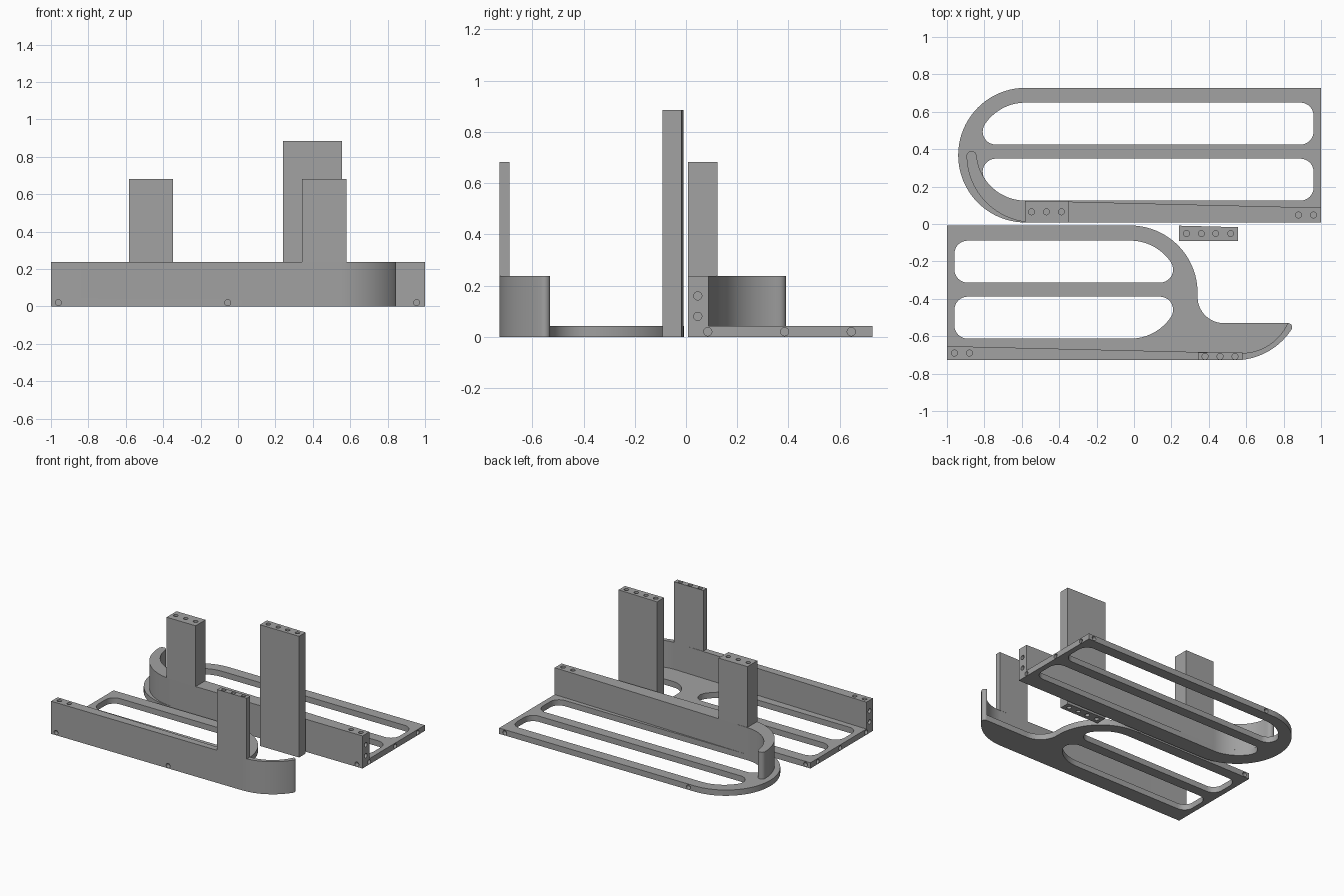
import bpy, bmesh, math
from mathutils import Matrix, Vector

if "Cube" in bpy.data.objects:
    bpy.data.objects.remove(bpy.data.objects["Cube"])

grey = bpy.data.materials.new("plain grey")
grey.diffuse_color = (0.36, 0.36, 0.36, 1)
grey.use_nodes = True
grey.node_tree.nodes["Principled BSDF"].inputs["Base Color"].default_value = grey.diffuse_color


def arc(cx, cy, r, a0, a1, n=16):
    """Points on an arc, angles in degrees."""
    return [(cx + r * math.cos(math.radians(a0 + (a1 - a0) * i / n)),
             cy + r * math.sin(math.radians(a0 + (a1 - a0) * i / n))) for i in range(n + 1)]


def add_prism(bm, pts, z0, z1):
    face = bm.faces.new([bm.verts.new((x, y, z0)) for x, y in pts])
    ext = bmesh.ops.extrude_face_region(bm, geom=[face])
    bmesh.ops.translate(bm, verts=[v for v in ext["geom"] if isinstance(v, bmesh.types.BMVert)],
                        vec=(0, 0, z1 - z0))
    bmesh.ops.remove_doubles(bm, verts=bm.verts, dist=1e-5)


def add_hole(bm, pos, direction, depth, r=0.016):
    """Cylinder drilled inwards from pos along direction."""
    d = Vector(direction)
    rot = d.to_track_quat('Z', 'Y').to_matrix().to_4x4()
    centre = Vector(pos) + d * (depth - 0.02) / 2
    bmesh.ops.create_cone(bm, cap_ends=True, segments=20, radius1=r, radius2=r,
                          depth=depth + 0.02, matrix=Matrix.Translation(centre) @ rot)


def make_object(name, bm):
    bmesh.ops.recalc_face_normals(bm, faces=bm.faces)
    me = bpy.data.meshes.new(name)
    bm.to_mesh(me)
    bm.free()
    ob = bpy.data.objects.new(name, me)
    bpy.context.collection.objects.link(ob)
    return ob


def part(name, pts, z0, z1, slots=(), holes=()):
    """Extruded outline with slots and drilled holes cut out."""
    bm = bmesh.new()
    add_prism(bm, pts, z0, z1)
    ob = make_object(name, bm)
    ob.data.materials.append(grey)
    if slots or holes:
        cb = bmesh.new()
        for s in slots:
            add_prism(cb, s, z0 - 0.05, z1 + 0.05)
        for h in holes:
            add_hole(cb, *h)
        cutter = make_object(name + "_cutter", cb)
        cutter.hide_render = True
        mod = ob.modifiers.new("cut", 'BOOLEAN')
        mod.operation, mod.solver, mod.object = 'DIFFERENCE', 'EXACT', cutter
        bpy.context.view_layer.update()
        cut = bpy.data.meshes.new_from_object(ob.evaluated_get(bpy.context.evaluated_depsgraph_get()))
        ob.modifiers.clear()
        ob.data = cut
        bpy.data.objects.remove(cutter)
        cut.materials.clear()
        cut.materials.append(grey)
    bpy.ops.object.select_all(action='DESELECT')
    bpy.context.view_layer.objects.active = ob
    ob.select_set(True)
    bpy.ops.object.shade_smooth_by_angle(angle=math.radians(30))
    return ob


def slot_pair(xc, ym, d, length, r=0.262, h=0.0375, f=0.07):
    """Two mirrored slots with a shared round end towards d."""
    u = math.sqrt((r - f) ** 2 - (h + f) ** 2)
    a = math.degrees(math.atan2(h + f, u))
    pts = (arc(u, h + f, f, -90, a, 10) + arc(0, 0, r, a, 90)[1:]
           + arc(-length + f, r - f, f, 90, 180, 8) + arc(-length + f, h + f, f, 180, 270, 8))
    return [[(xc + d * x, ym + s * y) for x, y in pts] for s in (1, -1)]


def rect(x0, x1, y0, y1):
    return [(x0, y0), (x1, y0), (x1, y1), (x0, y1)]


def top_holes(xs, y, z, depth=0.06):
    return [((x, y, z), (0, 0, -1), depth) for x in xs]


def side_holes(x, d, ys, z):
    return [((x, y, z), (d, 0, 0), 0.03) for y in ys]


def edge_holes(xs, y, d):
    return [((x, y, 0.02), (0, d, 0), 0.03) for x in xs]


T, W, TOWER = 0.042, 0.238, 0.682   # plate, wall and tower heights

# Rear tray: slotted plate with a round left end
part("rear_plate", [(1, 0.008), (1, 0.728)] + arc(-0.58, 0.368, 0.36, 90, 270, 40), 0, T,
     slot_pair(-0.58, 0.387, -1, 1.54),
     side_holes(1, -1, (0.085, 0.385, 0.645), 0.02)
     + edge_holes((0.955,), 0.008, 1) + edge_holes((-0.53, 0.955), 0.728, -1))

# Rear wall: tapered, with a curved fin around the round end
part("rear_wall", [(1, 0.008), (1, 0.087)] + arc(-0.58, 0.387, 0.262, 270, 185, 24)
     + arc(-0.8685, 0.364, 0.0265, 0, 180, 10)[1:-1]
     + arc(-0.535, 0.368, 0.36, 180, 270, 24), T, W, (),
     top_holes((0.88, 0.96), 0.048, W)
     + side_holes(1, -1, (0.046,), 0.08) + side_holes(1, -1, (0.046,), 0.16))
part("rear_tower", rect(-0.582, -0.348, 0.008, 0.122), W, TOWER, (),
     top_holes((-0.548, -0.468, -0.388), 0.065, TOWER))

# Front tray: slotted plate with an S-curve into a hooked tip
nose = arc(0.54, -0.368, 0.36, -90, -33, 18)
part("front_plate", [(-1, -0.728)] + nose + arc(0.8235, -0.552, 0.022, -33, 90, 8)[1:]
     + arc(0.48, -0.39, 0.14, 270, 180, 14) + arc(-0.02, -0.368, 0.36, 0, 90, 24)
     + [(-1, -0.008)], 0, T,
     slot_pair(-0.02, -0.351, 1, 0.94),
     side_holes(-1, 1, (-0.651, -0.351, -0.091), 0.02)
     + edge_holes((-0.96, -0.055), -0.728, 1) + edge_holes((-0.96, -0.055), -0.008, -1))

# Front wall: tapered, curving inwards at the tip
part("front_wall", [(-1, -0.728)] + nose + arc(0.8235, -0.552, 0.022, -33, 90, 8)[1:]
     + arc(0.575, -0.42, 0.27, -25, -90, 18) + [(-1, -0.653)], T, W, (),
     top_holes((-0.96, -0.88), -0.69, W)
     + side_holes(-1, 1, (-0.69,), 0.08) + side_holes(-1, 1, (-0.69,), 0.16))
part("front_tower", rect(0.342, 0.58, -0.728, -0.688), W, TOWER, (),
     top_holes((0.38, 0.46, 0.54), -0.708, TOWER))

# Free-standing post, drilled at both ends
post_x = (0.28, 0.36, 0.437, 0.517)
part("post", [(0.24, -0.091), (0.557, -0.091), (0.557, -0.017), (0.24, -0.009)], 0, 0.885, (),
     top_holes(post_x, -0.051, 0.885) + [((x, -0.051, 0), (0, 0, 1), 0.06) for x in post_x])
